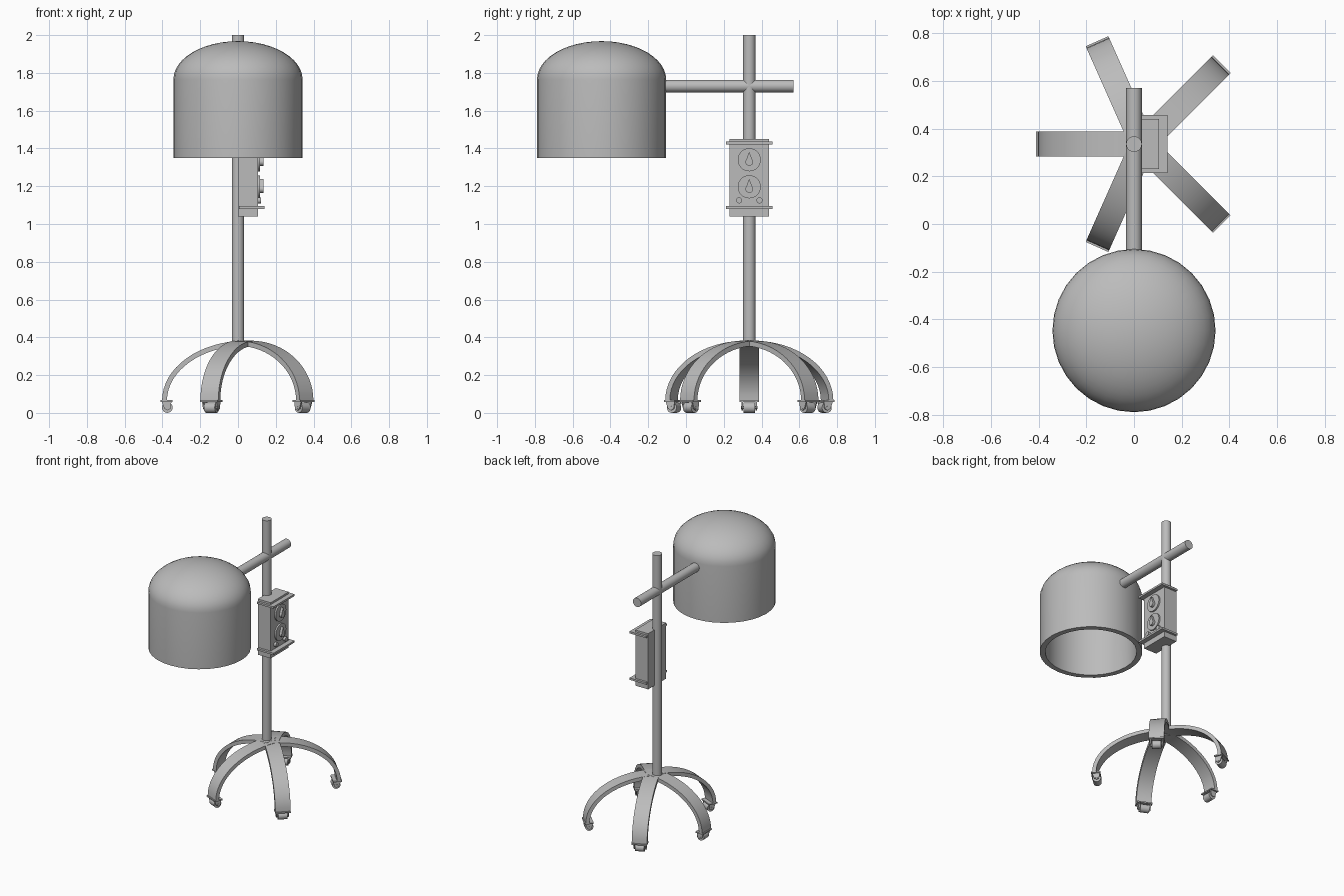
import bpy, bmesh, math
from mathutils import Matrix, Vector

if "Cube" in bpy.data.objects:
    bpy.data.objects.remove(bpy.data.objects["Cube"])

grey = bpy.data.materials.new("grey metal")
grey.diffuse_color = (0.5, 0.5, 0.5, 1)
grey.use_nodes = True
grey.node_tree.nodes["Principled BSDF"].inputs["Base Color"].default_value = grey.diffuse_color
PY = 0.335  # y of the pole axis


def finish(bm, name, smooth=True, matrix=None):
    bmesh.ops.recalc_face_normals(bm, faces=bm.faces)
    me = bpy.data.meshes.new(name)
    bm.to_mesh(me)
    bm.free()
    if matrix:
        me.transform(matrix)
    me.materials.append(grey)
    ob = bpy.data.objects.new(name, me)
    bpy.context.collection.objects.link(ob)
    if smooth:
        bpy.ops.object.select_all(action='DESELECT')
        ob.select_set(True)
        bpy.context.view_layer.objects.active = ob
        bpy.ops.object.shade_smooth_by_angle(angle=math.radians(35))
    return ob


def box(name, x, y, z):
    bm = bmesh.new()
    bmesh.ops.create_cube(bm, size=1)
    for v in bm.verts:
        v.co = [(a + b) / 2 + c * (b - a) for (a, b), c in zip((x, y, z), v.co)]
    return finish(bm, name, False)


def rod(name, a, b, r, n=24, matrix=None):
    a, b = Vector(a), Vector(b)
    d = b - a
    m = Matrix.Translation((a + b) / 2) @ d.to_track_quat('Z', 'Y').to_matrix().to_4x4()
    bm = bmesh.new()
    bmesh.ops.create_cone(bm, cap_ends=True, segments=n, radius1=r, radius2=r,
                          depth=d.length, matrix=m)
    return finish(bm, name, True, matrix)


def prism(name, pts, lo, hi, place, matrix=None):
    """Extrude a 2D outline; place(u, v, w) gives the 3D position."""
    bm = bmesh.new()
    f = bm.faces.new([bm.verts.new(place(u, v, lo)) for u, v in pts])
    ext = bmesh.ops.extrude_face_region(bm, geom=[f])['geom']
    shift = Vector(place(0, 0, hi)) - Vector(place(0, 0, lo))
    bmesh.ops.translate(bm, vec=shift, verts=[e for e in ext if isinstance(e, bmesh.types.BMVert)])
    return finish(bm, name, True, matrix)


# Pole and cross arm
rod("pole", (0, PY, 0.35), (0, PY, 2.0), 0.033)
rod("cross_arm", (0, -0.13, 1.73), (0, 0.57, 1.73), 0.033)

# Hood: revolved wall with an elliptical dome, open below
R, RI, SEAM, RISE, SEG = 0.342, 0.305, 1.765, 0.203, 32
quarter = [math.pi / 2 * i / 12 for i in range(13)]
outline = [(RI * math.sin(t), SEAM + (RISE - 0.035) * math.cos(t)) for t in quarter]
outline += [(RI, 1.35), (R, 1.35)]
outline += [(R * math.cos(t), SEAM + RISE * math.sin(t)) for t in quarter]
bm = bmesh.new()
vs = [bm.verts.new((r, 0, z)) for r, z in outline]
es = [bm.edges.new(p) for p in zip(vs, vs[1:])]
bmesh.ops.spin(bm, geom=vs + es, cent=(0, 0, 0), axis=(0, 0, 1),
               angle=2 * math.pi, steps=SEG, use_duplicate=False)
bmesh.ops.remove_doubles(bm, verts=bm.verts, dist=0.0005)
finish(bm, "hood", True, Matrix.Translation((0, -0.447, 0)))

# Control box with two rims
box("control_box", (0, 0.105), (PY - 0.105, PY + 0.105), (1.04, 1.45))
for name, z in (("lower_rim", 1.08), ("upper_rim", 1.422)):
    box(name, (0.005, 0.14), (PY - 0.122, PY + 0.122), (z, z + 0.014))


# Dials with drop-shaped pointers, and two push buttons
def facing_right(u, v, w):
    return (w, u, v)


for i, z in enumerate((1.34, 1.197)):
    rod("dial_%d" % i, (0.10, PY, z), (0.116, PY, z), 0.061, 32)
    drop = [(PY + 0.02 * math.cos(a), z - 0.012 + 0.02 * math.sin(a))
            for a in [math.radians(150 + 12 * k) for k in range(21)]]
    drop.append((PY, z + 0.042))
    prism("pointer_%d" % i, drop, 0.11, 0.134, facing_right)
for y in (PY - 0.054, PY + 0.054):
    rod("push_button", (0.10, y, 1.125), (0.122, y, 1.125), 0.016, 16)


# Curved legs, each running outward along its local x axis, with a caster
def side_on(u, v, w):
    return (u, w, v)


def leg(cx, angle, L):
    m = Matrix.Translation((cx, PY, 0)) @ Matrix.Rotation(math.radians(angle), 4, 'Z')
    arc = [math.pi / 2 * i / 16 for i in range(17)]
    reach = L - 0.008
    pts = [(reach * math.sin(a), 0.065 + 0.317 * math.cos(a)) for a in arc]
    pts += [((reach - 0.026) * math.sin(a), 0.065 + 0.29 * math.cos(a)) for a in reversed(arc)]
    prism("leg", pts, -0.052, 0.052, side_on, m)
    prism("caster_plate", [(L - 0.062, 0.058), (L, 0.058), (L, 0.067), (L - 0.062, 0.067)],
          -0.052, 0.052, side_on, m)
    wx = L - 0.036
    fork = [(wx - 0.022, 0.06), (wx - 0.016, 0.022), (wx, 0.013),
            (wx + 0.016, 0.022), (wx + 0.03, 0.06)]
    for s in (-0.042, 0.034):
        prism("caster_fork", fork, s, s + 0.008, side_on, m)
    rod("caster_wheel", (wx, -0.031, 0.028), (wx, 0.031, 0.028), 0.028, 20, m)
    rod("caster_axle", (wx, -0.044, 0.028), (wx, 0.044, 0.028), 0.008, 12, m)


for cx, angle, length in ((0.04, 180, 0.45), (0.033, 45, 0.474), (0.033, -45, 0.474),
                          (0.037, 114, 0.472), (0.037, -114, 0.472)):
    leg(cx, angle, length)
